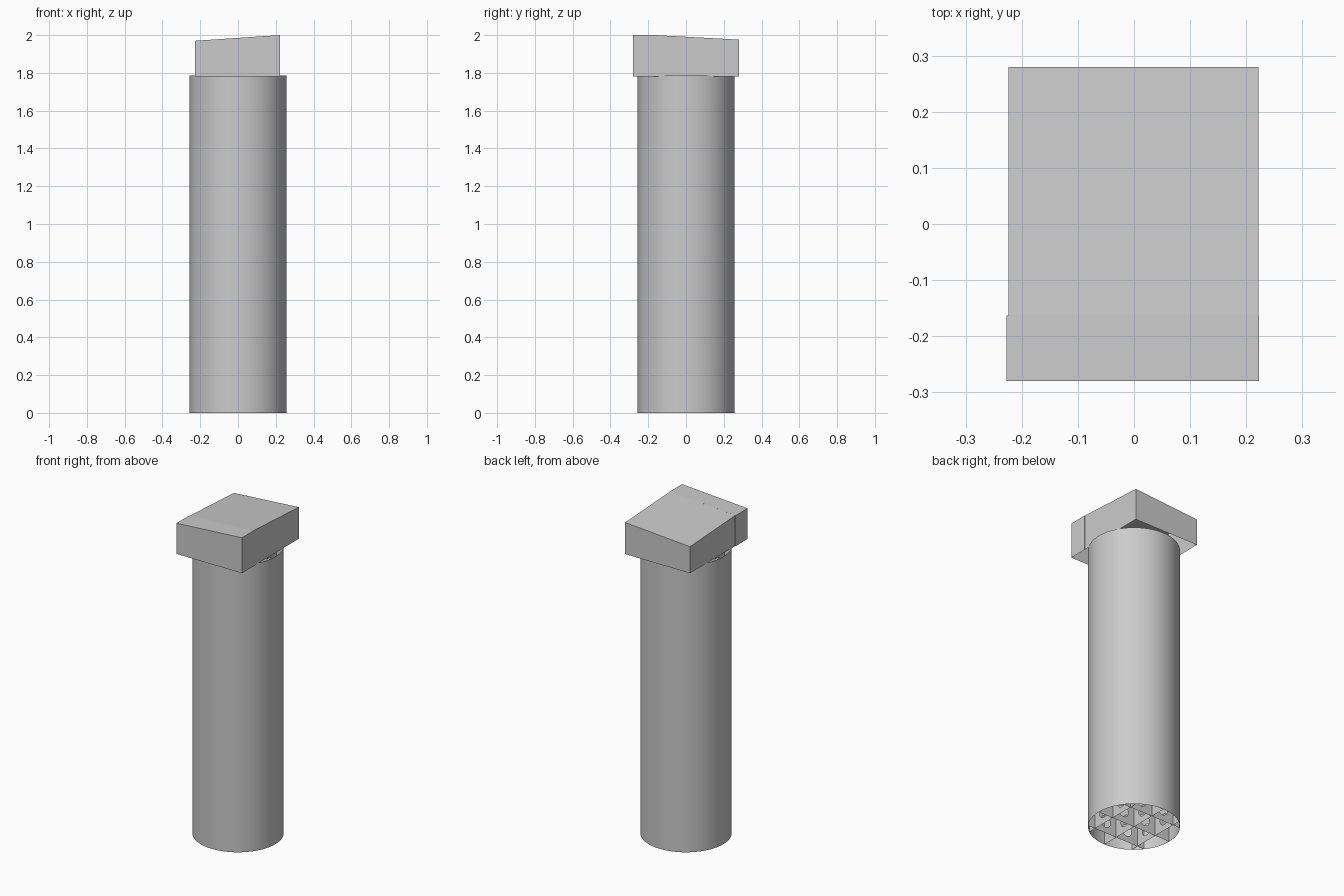
import bpy, bmesh
from math import cos, sin, pi, sqrt

if "Cube" in bpy.data.objects:
    bpy.data.objects.remove(bpy.data.objects["Cube"])

R, H = 0.257, 1.78      # column radius and height
PITCH = 0.155           # spacing of the inner plates
HOLE = 0.035            # radius of the plate holes


def finish(name, bm):
    bmesh.ops.remove_doubles(bm, verts=bm.verts, dist=1e-5)
    bmesh.ops.recalc_face_normals(bm, faces=bm.faces)
    mesh = bpy.data.meshes.new(name)
    bm.to_mesh(mesh)
    bm.free()
    ob = bpy.data.objects.new(name, mesh)
    bpy.context.collection.objects.link(ob)
    return ob


# Column: thin tube open at both ends
bm = bmesh.new()
n = 64
rings = [[bm.verts.new((R * cos(2 * pi * i / n), R * sin(2 * pi * i / n), z))
          for i in range(n)] for z in (0, H + 0.005)]
for i in range(n):
    j = (i + 1) % n
    bm.faces.new((rings[0][i], rings[0][j], rings[1][j], rings[1][i])).smooth = True
finish("column_tube", bm)

# Cap: open-bottomed box with a tilted lid, front strip slightly wider
sections = [  # y, left x, right x, left top z, right top z
    (-0.28, -0.227, 0.223, 1.97, 2.0),
    (-0.163, -0.227, 0.223, 1.97, 2.0),
    (-0.163, -0.224, 0.222, 1.97, 2.0),
    (0.28, -0.224, 0.222, 1.945, 1.976),
]
bm = bmesh.new()
loops = [[bm.verts.new(p) for p in ((xl, y, H), (xl, y, zl), (xr, y, zr), (xr, y, H))]
         for y, xl, xr, zl, zr in sections]
for a, b in zip(loops, loops[1:]):
    for k in range(3):
        bm.faces.new((a[k], a[k + 1], b[k + 1], b[k]))
bm.faces.new(loops[0])
bm.faces.new(loops[-1])
finish("cap", bm)


def plate(name, offset, along_x):
    """Upright plate with one round hole in each full cell."""
    bm = bmesh.new()

    def vert(s, z):
        return bm.verts.new((s, offset, z) if along_x else (offset, s, z))

    half = sqrt(R * R - offset * offset) - 0.001
    rows = 12
    dz = (H - 0.02) / rows
    cuts = [-half, -PITCH, 0, PITCH, half]
    for c, (s0, s1) in enumerate(zip(cuts, cuts[1:])):
        for r in range(rows):
            z0, z1 = r * dz, (r + 1) * dz
            if c in (0, 3):
                bm.faces.new([vert(s0, z0), vert(s1, z0), vert(s1, z1), vert(s0, z1)])
                continue
            sm, zm = (s0 + s1) / 2, (z0 + z1) / 2
            m = 16
            inner, outer = [], []
            for i in range(m):
                a = 2 * pi * i / m
                k = max(abs(cos(a)), abs(sin(a)))
                inner.append(vert(sm + HOLE * cos(a), zm + HOLE * sin(a)))
                outer.append(vert(sm + (s1 - s0) / 2 * cos(a) / k,
                                  zm + dz / 2 * sin(a) / k))
            for i in range(m):
                j = (i + 1) % m
                bm.faces.new((inner[i], outer[i], outer[j], inner[j]))
    finish(name, bm)


# Inner lattice of crossed perforated plates
for i in (-1, 0, 1):
    plate("cross_plate", i * PITCH, True)
    plate("long_plate", i * PITCH, False)
